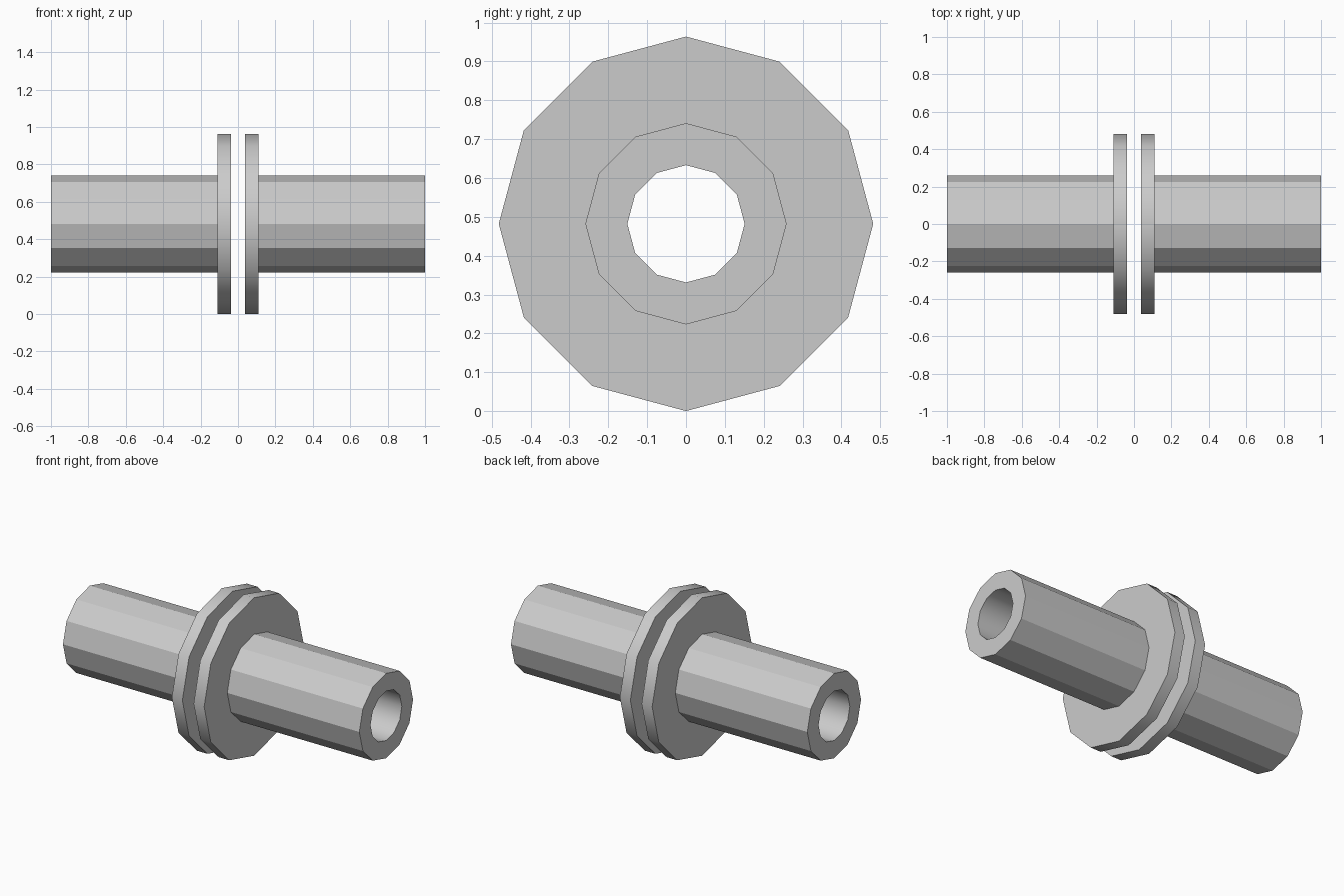
import bpy, bmesh
from math import sin, cos, tau

cube = bpy.data.objects.get("Cube")
if cube:
    bpy.data.objects.remove(cube, do_unlink=True)

SIDES = 12
AXIS_Z = 0.482
BORE, PIPE, FLANGE = 0.151, 0.259, 0.482
INNER, OUTER, END = 0.038, 0.109, 1.0

grey = bpy.data.materials.new("light_grey")
grey.use_nodes = True
colour = (0.6, 0.6, 0.6, 1)
grey.diffuse_color = colour
grey.node_tree.nodes["Principled BSDF"].inputs["Base Color"].default_value = colour


def flanged_pipe(name, side):
    """Revolve the closed pipe-and-flange section around the x axis."""
    section = [(INNER, BORE), (INNER, FLANGE), (OUTER, FLANGE),
               (OUTER, PIPE), (END, PIPE), (END, BORE)]
    bm = bmesh.new()
    rings = []
    for x, r in section:
        angles = [tau * i / SIDES for i in range(SIDES)]
        rings.append([bm.verts.new((side * x, r * sin(a), r * cos(a))) for a in angles])
    for k, ring in enumerate(rings):
        nxt = rings[(k + 1) % len(rings)]
        for i in range(SIDES):
            j = (i + 1) % SIDES
            face = bm.faces.new((ring[i], ring[j], nxt[j], nxt[i]))
            # flange rim and bore are smooth, the pipe keeps its facets
            face.smooth = k in (1, len(rings) - 1)
    bmesh.ops.recalc_face_normals(bm, faces=bm.faces)
    # keep the corners of the section crisp
    for edge in bm.edges:
        if edge.calc_face_angle(0) > 1:
            edge.smooth = False
    mesh = bpy.data.meshes.new(name)
    bm.to_mesh(mesh)
    bm.free()
    mesh.materials.append(grey)
    obj = bpy.data.objects.new(name, mesh)
    obj.location.z = AXIS_Z
    bpy.context.collection.objects.link(obj)


# two mirrored halves with a gap between the flanges
flanged_pipe("left_flanged_pipe", 1)
flanged_pipe("right_flanged_pipe", -1)
